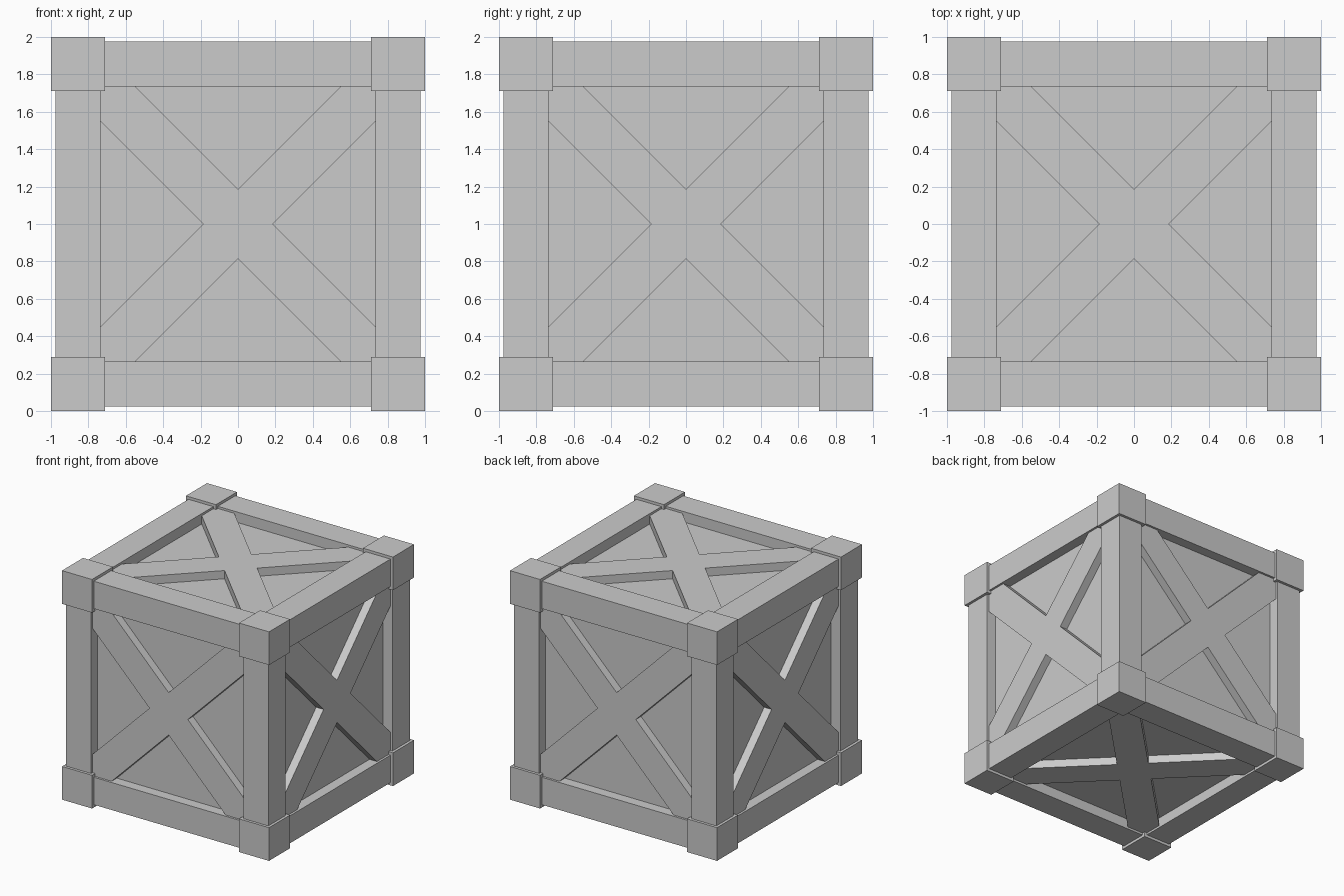
import bpy, bmesh
from math import pi
from itertools import product
from mathutils import Matrix, Vector

if "Cube" in bpy.data.objects:
    bpy.data.objects.remove(bpy.data.objects["Cube"])

MID = Vector((0, 0, 1))
OUT, INN = 0.976, 0.736      # frame beam outer and inner distance
CUBE = 0.29                  # corner block size
PANEL, BRACE = 0.885, 0.957  # panel and cross brace surface distance


def finish(name, bm):
    bmesh.ops.recalc_face_normals(bm, faces=bm.faces)
    me = bpy.data.meshes.new(name)
    bm.to_mesh(me)
    bm.free()
    ob = bpy.data.objects.new(name, me)
    bpy.context.collection.objects.link(ob)
    return ob


def box(name, centre, size):
    bm = bmesh.new()
    bmesh.ops.create_cube(bm, size=1, matrix=Matrix.Diagonal((*size, 1)))
    ob = finish(name, bm)
    ob.location = MID + Vector(centre)
    return ob


# Inner panelled body
box("panel_body", (0, 0, 0), (2 * PANEL,) * 3)

# Corner blocks
c = 1 - CUBE / 2
for s in product((-1, 1), repeat=3):
    box("corner_block", [c * v for v in s], (CUBE,) * 3)

# Frame beams along each axis, ending just inside the corner blocks
b, w = (OUT + INN) / 2, OUT - INN
for axis in range(3):
    for s, t in product((-1, 1), repeat=2):
        centre, size = [s * b, t * b], [w, w]
        centre.insert(axis, 0)
        size.insert(axis, 2 * (1 - CUBE) + 0.02)
        box("frame_beam", centre, size)

# Cross brace: one plus-shaped outline turned 45 degrees, extruded to the panel
h, length = 0.131, 1.15
faces = [Matrix.Rotation(k * pi / 2, 4, 'X') for k in range(4)]
faces += [Matrix.Rotation(k * pi / 2, 4, 'Y') for k in (1, 3)]
for turn in faces:
    bm = bmesh.new()
    verts = []
    for k in range(4):
        rot = Matrix.Rotation(pi / 4 + k * pi / 2, 4, 'Z')
        for x, y in ((length, -h), (length, h), (h, h)):
            verts.append(bm.verts.new(rot @ Vector((x, y, PANEL - 0.02))))
    base = bm.faces.new(verts)
    top = bmesh.ops.extrude_face_region(bm, geom=[base], use_keep_orig=True)["geom"]
    bmesh.ops.translate(bm, vec=(0, 0, BRACE - PANEL + 0.02),
                        verts=[g for g in top if isinstance(g, bmesh.types.BMVert)])
    brace = finish("cross_brace", bm)
    brace.matrix_world = Matrix.Translation(MID) @ turn
